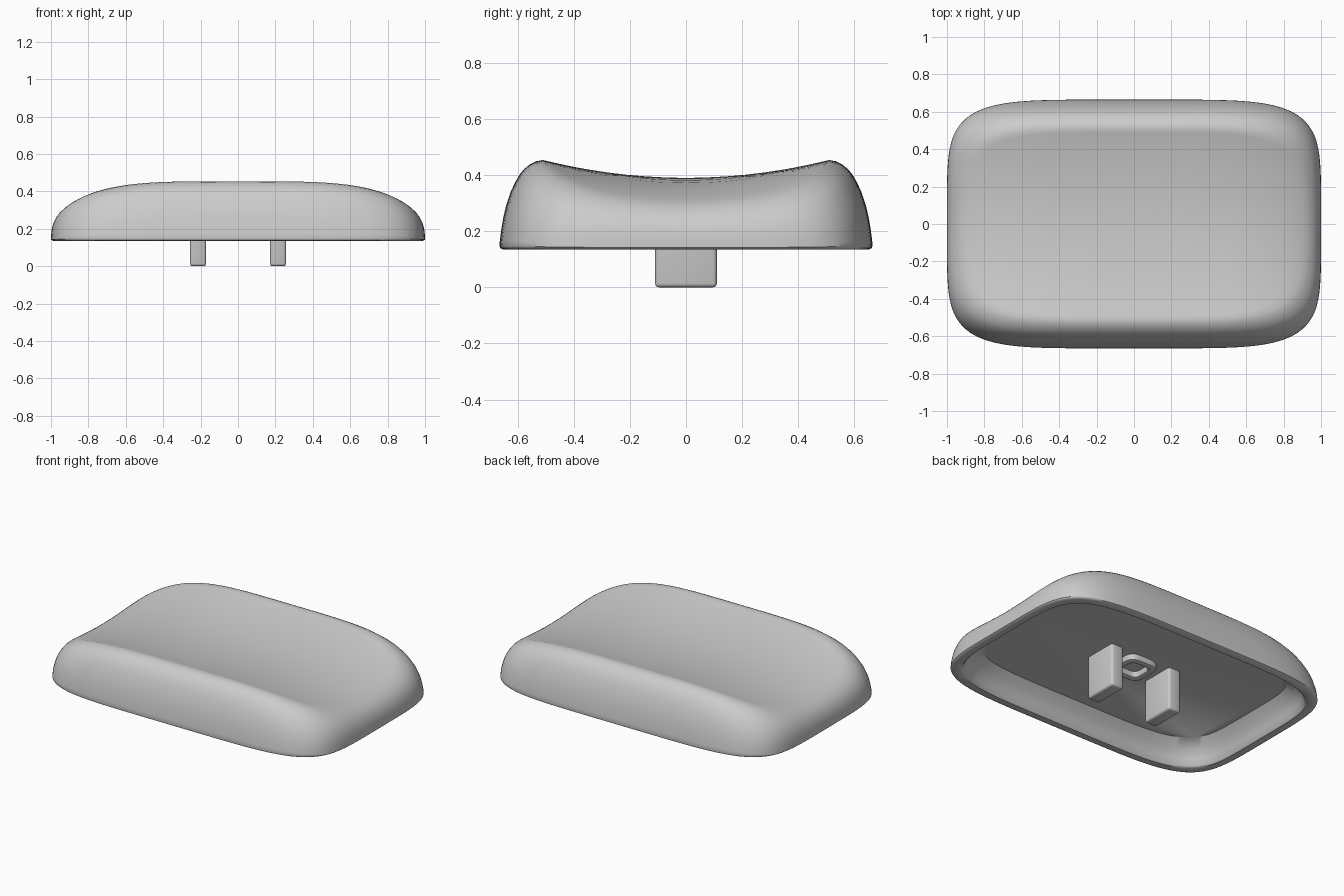
import bpy, bmesh
from math import cos, sin, pi

if "Cube" in bpy.data.objects:
    bpy.data.objects.remove(bpy.data.objects["Cube"], do_unlink=True)

grey = bpy.data.materials.new("plain grey")
grey.use_nodes = True
grey.diffuse_color = (0.6, 0.6, 0.6, 1)
grey.node_tree.nodes["Principled BSDF"].inputs["Base Color"].default_value = (0.6, 0.6, 0.6, 1)

SEGMENTS = 160
BASE, FLOOR = 0.135, 0.272


def outline(a, b, n):
    """Rounded-rectangle points with half sizes a, b; higher n is squarer."""
    pts = []
    for i in range(SEGMENTS):
        c, s = cos(2 * pi * i / SEGMENTS), sin(2 * pi * i / SEGMENTS)
        r = (abs(c) ** n + abs(s) ** n) ** (-1 / n)
        pts.append((a * r * c, b * r * s))
    return pts


def dish(x, y):
    """Height of the scooped top."""
    return 0.39 + 0.245 * y * y - 0.125 * x ** 4


def flat(a, b, n, z):
    return [(x, y, z) for x, y in outline(a, b, n)]


def finish(name, bm):
    bmesh.ops.recalc_face_normals(bm, faces=bm.faces)
    mesh = bpy.data.meshes.new(name)
    bm.to_mesh(mesh)
    bm.free()
    mesh.materials.append(grey)
    obj = bpy.data.objects.new(name, mesh)
    bpy.context.collection.objects.link(obj)
    bpy.ops.object.select_all(action="DESELECT")
    obj.select_set(True)
    bpy.context.view_layer.objects.active = obj
    bpy.ops.object.shade_smooth_by_angle(angle=pi / 4.5)


def loft(bm, rings, closed=False):
    """Skin a series of equal-length rings."""
    loops = [[bm.verts.new(p) for p in ring] for ring in rings]
    pairs = list(zip(loops, loops[1:]))
    if closed:
        pairs.append((loops[-1], loops[0]))
    for lo, hi in pairs:
        for i in range(SEGMENTS):
            j = (i + 1) % SEGMENTS
            bm.faces.new((lo[i], lo[j], hi[j], hi[i]))
    return loops


# Cap shell: cavity, rim, curved wall, crest and dished top in one loft
rings = [flat(0.86, 0.525, 5, FLOOR), flat(0.902, 0.567, 5, 0.23),
         flat(0.93, 0.595, 5.2, 0.18), flat(0.94, 0.605, 5.2, BASE + 0.008),
         flat(0.948, 0.613, 5.2, BASE), flat(0.988, 0.653, 5.2, BASE),
         flat(0.997, 0.662, 5.2, BASE + 0.005)]
wall = [(0, 0.05), (0.015, 0.12), (0.045, 0.23), (0.09, 0.36), (0.16, 0.5), (0.26, 0.645),
        (0.36, 0.75), (0.46, 0.835), (0.57, 0.9), (0.7, 0.95), (0.84, 0.985)]
crest = outline(0.9, 0.51, 4.7)
for inset, rise in wall:
    ring = outline(1 - 0.1 * inset ** 1.6, 0.665 - 0.155 * inset, 5.2 - 0.5 * inset)
    rings.append([(x, y, BASE + rise * (dish(x, cy) - BASE))
                  for (x, y), (cx, cy) in zip(ring, crest)])
for scale in (1, 0.96, 0.92, 0.86, 0.78, 0.68, 0.56, 0.42, 0.28, 0.14, 0.05):
    rings.append([(x, y, dish(x, y))
                  for x, y in outline(0.9 * scale, 0.51 * scale, 2.2 + 2.5 * scale)])
bm = bmesh.new()
loops = loft(bm, rings)
bm.faces.new(loops[0])
bm.faces.new(loops[-1])
finish("cap_shell", bm)

# Two mounting prongs under the cap
for side, name in ((1, "left_prong"), (-1, "right_prong")):
    bm = bmesh.new()
    bmesh.ops.create_cube(bm, size=1)
    height = FLOOR + 0.01
    for v in bm.verts:
        v.co.x = v.co.x * 0.086 + side * 0.214
        v.co.y *= 0.22
        v.co.z = (v.co.z + 0.5) * height
    edges = [e for e in bm.edges if min(v.co.z for v in e.verts) < 0.1]
    bmesh.ops.bevel(bm, geom=edges, offset=0.014, segments=3, profile=0.5, affect="EDGES")
    finish(name, bm)

# Small rounded locating ring between the prongs
bm = bmesh.new()
loft(bm, [flat(0.108, 0.108, 4, FLOOR + 0.01), flat(0.108, 0.108, 4, FLOOR - 0.025),
          flat(0.104, 0.104, 4, FLOOR - 0.034), flat(0.095, 0.095, 4, FLOOR - 0.038),
          flat(0.077, 0.077, 4, FLOOR - 0.038), flat(0.068, 0.068, 4, FLOOR - 0.034),
          flat(0.064, 0.064, 4, FLOOR - 0.025), flat(0.064, 0.064, 4, FLOOR + 0.01)], closed=True)
finish("locating_ring", bm)
